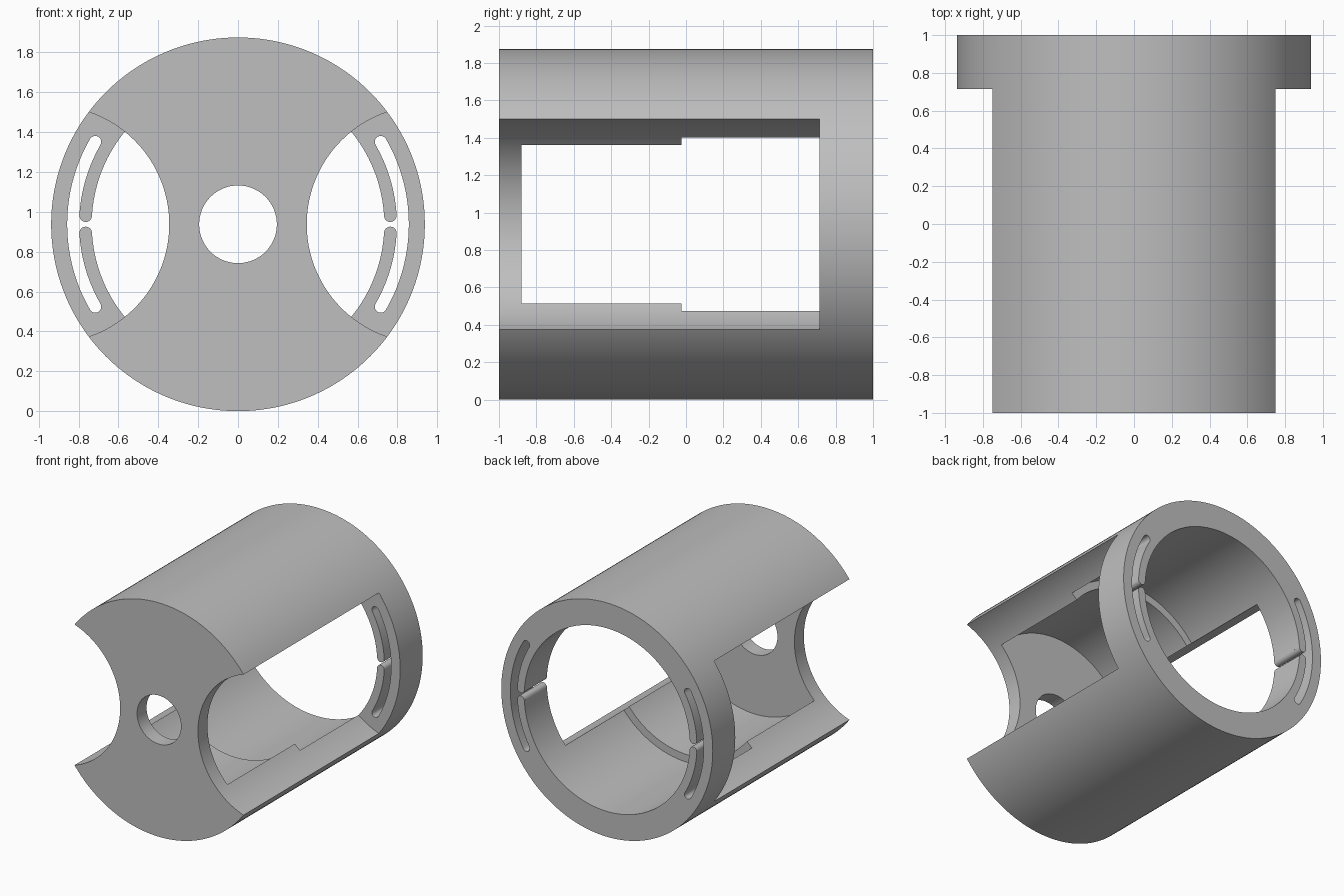
import bpy, bmesh
from math import sin, cos, pi, radians

R = 0.9375          # outer radius, also height of the axis
SEG = 160

if "Cube" in bpy.data.objects:
    bpy.data.objects.remove(bpy.data.objects["Cube"], do_unlink=True)

grey = bpy.data.materials.new("plain_grey")
grey.use_nodes = True
colour = (0.52, 0.52, 0.52, 1)
grey.diffuse_color = colour
grey.node_tree.nodes["Principled BSDF"].inputs["Base Color"].default_value = colour


def prism(name, outline, y0, y1):
    """Extrude an (x, z) outline about the axis from y0 to y1."""
    bm = bmesh.new()
    face = bm.faces.new([bm.verts.new((x, y0, z + R)) for x, z in outline])
    ext = bmesh.ops.extrude_face_region(bm, geom=[face])
    moved = [v for v in ext["geom"] if isinstance(v, bmesh.types.BMVert)]
    bmesh.ops.translate(bm, verts=moved, vec=(0, y1 - y0, 0))
    bmesh.ops.recalc_face_normals(bm, faces=bm.faces)
    mesh = bpy.data.meshes.new(name)
    bm.to_mesh(mesh)
    bm.free()
    mesh.materials.append(grey)
    obj = bpy.data.objects.new(name, mesh)
    bpy.context.collection.objects.link(obj)
    return obj


def arc(r, a0, a1, n, cx=0, cz=0):
    steps = [a0 + (a1 - a0) * i / n for i in range(n + 1)]
    return [(cx + r * cos(a), cz + r * sin(a)) for a in steps]


def circle(r, cx=0, n=SEG):
    return arc(r, 0, 2 * pi, n, cx)[:-1]


def cut(target, cutter):
    cutter.hide_render = True
    mod = target.modifiers.new("cut", 'BOOLEAN')
    mod.operation = 'DIFFERENCE'
    mod.solver = 'EXACT'
    mod.object = cutter
    bpy.context.view_layer.objects.active = target
    bpy.ops.object.modifier_apply(modifier=mod.name)
    bpy.data.objects.remove(cutter, do_unlink=True)


def finger_slot(side):
    """Curved slot that frees two round-tipped spring fingers on the bore."""
    bore, inner, outer = 0.734, 0.797, 0.857
    end, tip = radians(30), 0.0565
    mid, fmid = (inner + outer) / 2, (bore + inner) / 2
    half = arc(outer, 0, end, 20)
    half += arc((outer - inner) / 2, end, end + pi, 10, mid * cos(end), mid * sin(end))[1:]
    half += arc(inner, end, tip, 20)[1:]
    half += arc((inner - bore) / 2, tip, tip - pi, 10, fmid * cos(tip), fmid * sin(tip))[1:]
    half.append((0.7 * cos(tip), 0.7 * sin(tip)))
    outline = half + [(x, -z) for x, z in reversed(half[1:])]
    return [(side * x, z) for x, z in outline]


# Housing: solid drum, stepped bore and front plate with centre hole
housing = prism("housing", circle(R), -1, 1)
cut(housing, prism("rear_bore", circle(0.734), -0.025, 1.2))
cut(housing, prism("front_bore", circle(0.673), -0.88, 0.1))
cut(housing, prism("centre_hole", circle(0.195, n=64), -1.2, -0.7))

# Side scoops and spring-finger slots in the rear ring
for side in (1, -1):
    cut(housing, prism("side_scoop", circle(0.595, side * 0.94), -1.2, 0.715))
    cut(housing, prism("finger_slot", finger_slot(side), 0.6, 1.2))

bpy.ops.object.select_all(action='DESELECT')
housing.select_set(True)
bpy.context.view_layer.objects.active = housing
bpy.ops.object.shade_smooth_by_angle(angle=radians(30))
